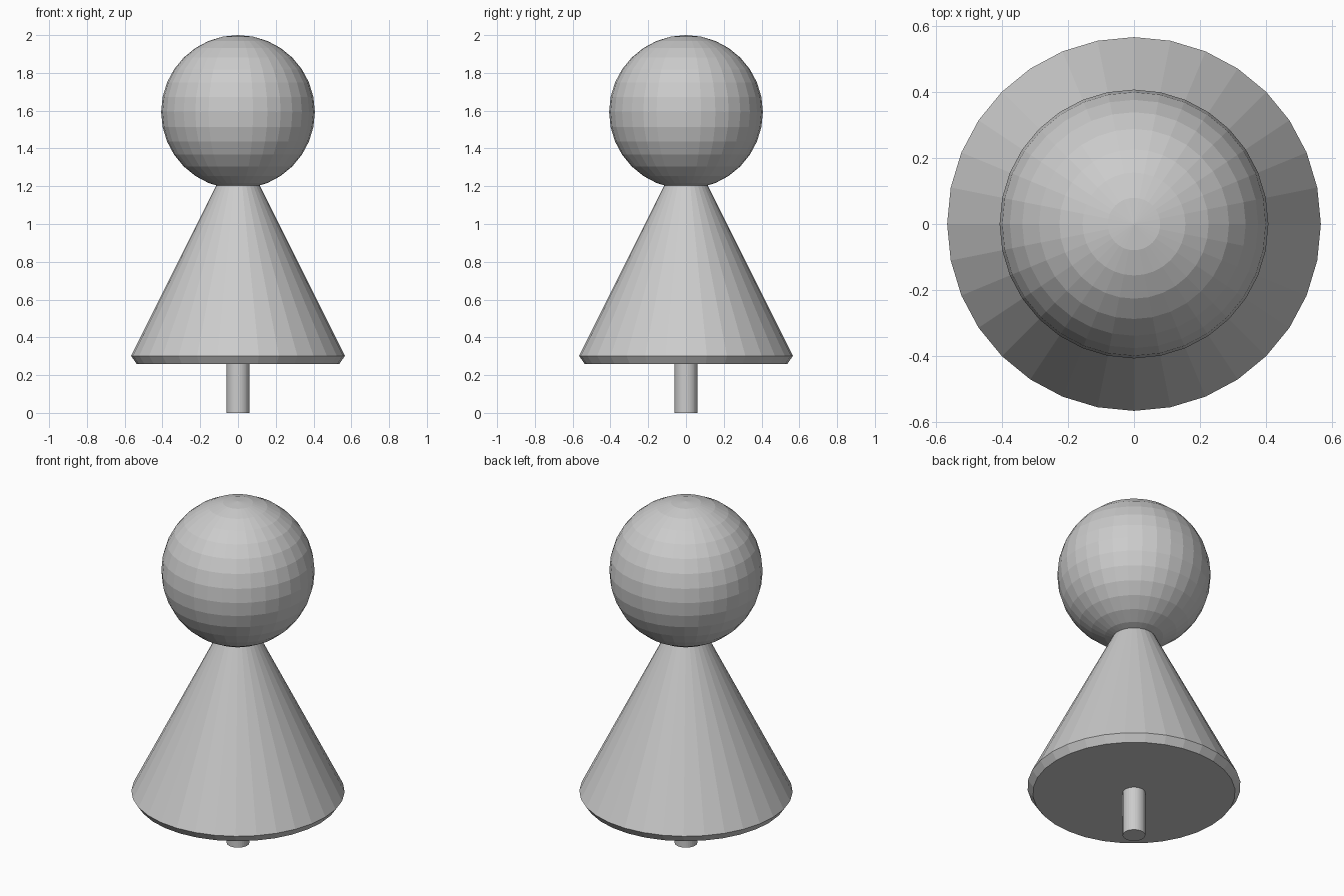
import bpy

if "Cube" in bpy.data.objects:
    bpy.data.objects.remove(bpy.data.objects["Cube"])

SIDES = 32


def frustum(name, r_bottom, r_top, z_bottom, z_top):
    bpy.ops.mesh.primitive_cone_add(
        vertices=SIDES, radius1=r_bottom, radius2=r_top,
        depth=z_top - z_bottom, location=(0, 0, (z_bottom + z_top) / 2))
    bpy.context.object.name = name
    return bpy.context.object


def lathe(name, profile):
    """Closed flat-faced solid from (radius, height) rings, starting from a cylinder."""
    ob = frustum(name, *[profile[0][0], profile[1][0], profile[0][1], profile[1][1]])
    me = ob.data
    z0 = ob.location.z
    import bmesh
    bm = bmesh.new()
    bm.from_mesh(me)
    top = max(bm.faces, key=lambda f: f.calc_center_median().z)
    for r, z in profile[2:]:
        # Extrude the cap ring upward and rescale it
        old_r = top.verts[0].co.xy.length
        new = bmesh.ops.extrude_face_region(bm, geom=[top])["geom"]
        bmesh.ops.delete(bm, geom=[top], context='FACES_ONLY')
        top = next(g for g in new if isinstance(g, bmesh.types.BMFace))
        for v in top.verts:
            v.co.x *= r / old_r
            v.co.y *= r / old_r
            v.co.z = z - z0
    bmesh.ops.recalc_face_normals(bm, faces=bm.faces)
    bm.to_mesh(me)
    bm.free()
    return ob


# Peg under the body
frustum("peg", 0.06, 0.06, 0.0, 0.28)

# Conical body with bevelled lower rim, tip tucked into the head
lathe("body", [(0.537, 0.26), (0.566, 0.302), (0.107, 1.22)])

# Round head
bpy.ops.mesh.primitive_uv_sphere_add(
    segments=SIDES, ring_count=16, radius=0.407, location=(0, 0, 1.593))
bpy.context.object.name = "head"
